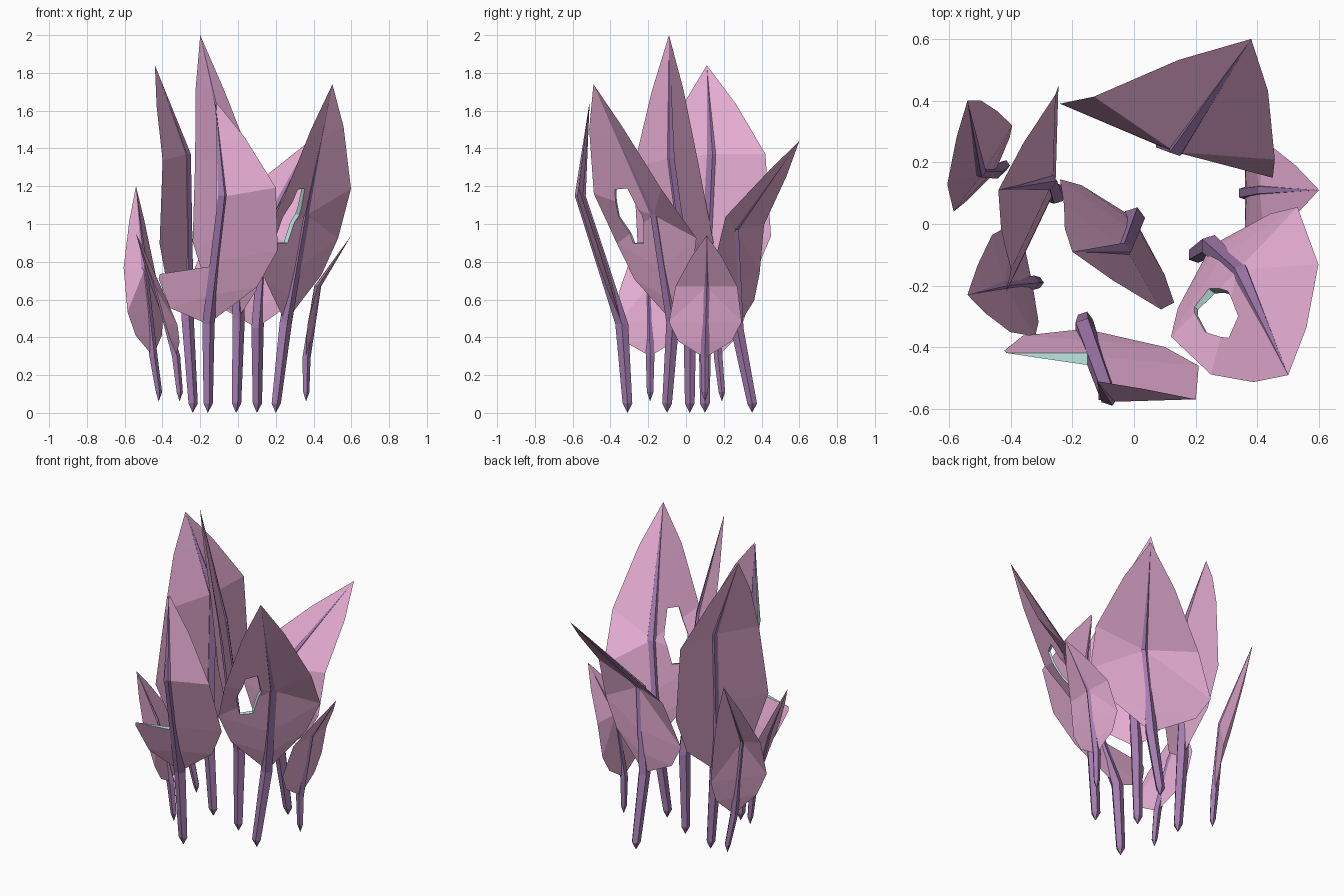
import bpy, bmesh, math
from mathutils import Vector as V, Matrix

if "Cube" in bpy.data.objects:
    bpy.data.objects.remove(bpy.data.objects["Cube"])


def material(name, rgb):
    m = bpy.data.materials.new(name)
    m.diffuse_color = (*rgb, 1)
    m.use_nodes = True
    m.node_tree.nodes["Principled BSDF"].inputs["Base Color"].default_value = m.diffuse_color
    return m


PINK = material("leaf_pink", (0.8, 0.42, 0.66))
PURPLE = material("stem_purple", (0.37, 0.2, 0.43))
TEAL = material("leaf_inside", (0.48, 0.78, 0.72))


def finish(name, bm, mats):
    if bm.calc_volume(signed=True) < 0:
        bmesh.ops.reverse_faces(bm, faces=bm.faces)
    me = bpy.data.meshes.new(name)
    bm.to_mesh(me)
    bm.free()
    for m in mats:
        me.materials.append(m)
    ob = bpy.data.objects.new(name, me)
    bpy.context.collection.objects.link(ob)
    return ob


# Skin a closed surface between two end points through rings of points
def loft(bm, start, rings, end):
    first, last = bm.verts.new(start), bm.verts.new(end)
    rings = [[bm.verts.new(p) for p in ring] for ring in rings]
    n = len(rings[0])
    for i in range(n):
        j = (i + 1) % n
        bm.faces.new((first, rings[0][j], rings[0][i]))
        bm.faces.new((last, rings[-1][i], rings[-1][j]))
        for a, b in zip(rings, rings[1:]):
            if i % 2:
                bm.faces.new((a[i], a[j], b[i]))
                bm.faces.new((a[j], b[j], b[i]))
            else:
                bm.faces.new((a[i], a[j], b[j]))
                bm.faces.new((a[i], b[j], b[i]))


# Tapered five-sided stem that continues as the midrib to the leaf tip
def stem(name, foot, knee, bend, tip, r):
    bm = bmesh.new()
    rings = [[p + V((math.cos(a), math.sin(a), 0)) * r * k
              for a in (math.tau * i / 5 for i in range(5))]
             for p, k in ((foot + V((0, 0, .05)), .75), (knee, 1), (bend, .85))]
    loft(bm, foot, rings, tip)
    return finish(name, bm, [PURPLE])


# Folded blade: lens-shaped section, sharp at both edges
# rows: position along the rib, width, share of the fold towards the tip
ROWS = ((.14, .73, 0), (.3, 1, 0), (.6, .85, 1), (.83, .42, .5))


def blade(name, knee, bend, tip, left, right, thick, fold):
    bm = bmesh.new()
    n = (bend - knee).cross(right - left).normalized()
    lean = V((tip.x - bend.x, tip.y - bend.y, 0)) * fold
    rows = []
    for s, w, f in ROWS:
        p = knee.lerp(bend, s / .6) if s <= .6 else bend.lerp(tip, (s - .6) / .4)
        t = n * thick * w
        rows.append((p + left * w + lean * f, p + t, p + right * w + lean * f, p - t))
    loft(bm, knee, rows, tip)
    return finish(name, bm, [PINK, TEAL])


def leaf(name, foot, knee, bend, tip, left, right, r=.036, fold=0):
    foot, knee, bend, tip, left, right = map(V, (foot, knee, bend, tip, left, right))
    stem(name + "_stem", foot, knee, bend, tip, r)
    return blade(name + "_blade", knee, bend, tip, left, right, r * .58, fold)


# Cut a blade, leaving teal walls
def cut(ob, bm):
    for f in bm.faces:
        f.material_index = 1
    cutter = finish("cutter", bm, [TEAL, TEAL])
    cutter.hide_render = True
    mod = ob.modifiers.new("cut", 'BOOLEAN')
    mod.operation, mod.object, mod.solver = 'DIFFERENCE', cutter, 'EXACT'
    bpy.context.view_layer.update()
    me = bpy.data.meshes.new_from_object(ob.evaluated_get(bpy.context.evaluated_depsgraph_get()))
    ob.modifiers.clear()
    ob.data = me
    bpy.data.objects.remove(cutter)


# Large leaves
leaf("tall_leaf", (-.01, .02, 0), (0, .02, .5), (-.04, -.09, 1.35), (-.2, -.09, 2),
     (-.22, .18, -.02), (.15, -.22, -.06))
leaf("left_tall_leaf", (-.24, .1, 0), (-.27, .1, .5), (-.28, .14, 1.37), (-.44, .11, 1.84),
     (-.14, -.34, -.04), (.03, .33, 0))
holed = leaf("holed_leaf", (.2, -.1, 0), (.25, -.07, .48), (.35, -.16, 1.05), (.5, -.49, 1.74),
             (-.18, -.25, .13), (.23, .17, .16), fold=.35)
leaf("back_leaf", (.1, .35, 0), (.1, .27, .45), (.14, .25, .97), (.38, .6, 1.44),
     (-.36, .13, .03), (.33, -.11, .08), fold=.15)
torn = leaf("torn_leaf", (-.16, -.31, 0), (-.16, -.34, .47), (-.08, -.56, 1.15), (-.12, -.51, 1.65),
            (-.3, .04, -.1), (.33, -.01, .05))

# Small leaves
leaf("small_back_left_leaf", (-.42, .19, .06), (-.45, .17, .3), (-.5, .17, .77), (-.54, .4, 1.2),
     (-.11, -.13, 0), (.08, .15, 0), .024, .3)
leaf("small_left_leaf", (-.31, -.19, .06), (-.33, -.19, .3), (-.43, -.2, .67), (-.54, -.23, .95),
     (-.01, .2, 0), (.06, -.17, -.02), .024, .2)
leaf("small_right_leaf", (.36, .1, .06), (.36, .1, .29), (.42, .11, .67), (.6, .11, .94),
     (-.02, -.195, 0), (-.02, .19, 0), .024, .1)

# Six-sided hole through the left half of the holed leaf
up = V((.09, -.1, .57)).normalized()
axis = V((-.18, -.29, .13)).cross(up).normalized()
rot = Matrix((up.cross(axis), up, axis)).transposed().to_4x4()
bm = bmesh.new()
bmesh.ops.create_cone(bm, cap_ends=True, segments=6, radius1=1, radius2=1, depth=1,
                      matrix=Matrix.Translation((.255, -.275, 1.05)) @ rot
                      @ Matrix.Diagonal((.075, .18, .3, 1)) @ Matrix.Rotation(math.pi / 6, 4, 'Z'))
cut(holed, bm)

# Torn-away upper left half of the front leaf
bm = bmesh.new()
bmesh.ops.create_cube(bm, size=1, matrix=Matrix.Translation((-.12, -.5, .78)) @ Matrix.Rotation(-.15, 4, 'Y')
                      @ Matrix.Translation((-.3, 0, .6)) @ Matrix.Diagonal((.6, 1, 1.2, 1)))
for v in bm.verts:
    if v.co.x > -.3:
        v.co.x = -.115
cut(torn, bm)
